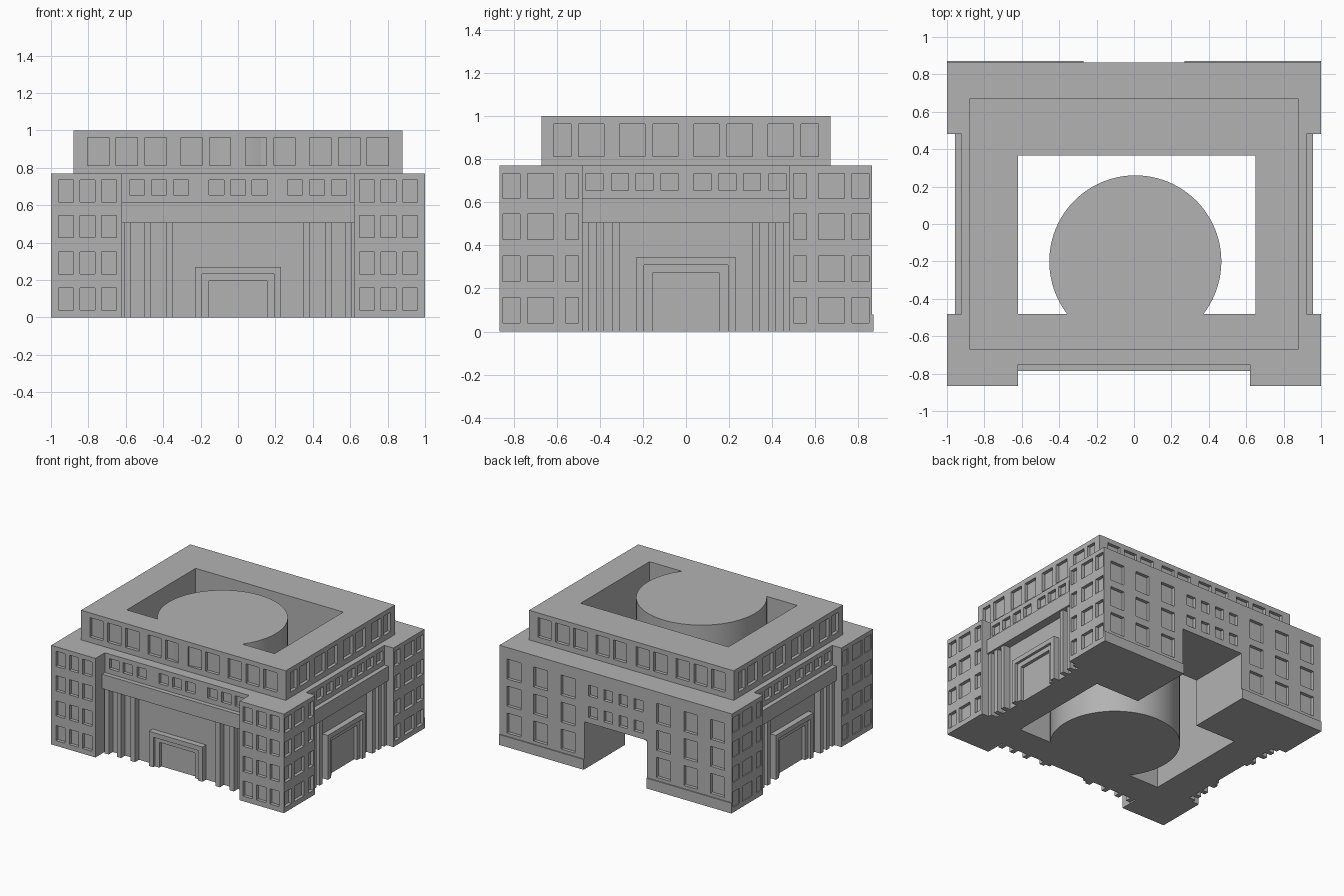
import bpy, bmesh
from mathutils import Matrix, Vector

default = bpy.data.objects.get("Cube")
if default:
    bpy.data.objects.remove(default)

stone = bpy.data.materials.new("grey_stone")
stone.use_nodes = True
GREY = (0.45, 0.45, 0.45, 1)
stone.diffuse_color = GREY
stone.node_tree.nodes["Principled BSDF"].inputs["Base Color"].default_value = GREY


def box(bm, x, y, z):
    size = Vector((abs(x[1] - x[0]), abs(y[1] - y[0]), z[1] - z[0]))
    mid = Vector((sum(x), sum(y), sum(z))) / 2
    bmesh.ops.create_cube(bm, size=1, matrix=Matrix.Translation(mid) @ Matrix.Diagonal(size).to_4x4())


def face_box(bm, face, u, d, z):
    """Box on a facade: u runs along the wall, d is the distance outward."""
    sign = -1 if face in ("front", "right") else 1
    out = (sign * d[0], sign * d[1])
    if face in ("front", "back"):
        box(bm, u, out, z)
    else:
        box(bm, out, u, z)


def finish(name, bm):
    mesh = bpy.data.meshes.new(name)
    bm.to_mesh(mesh)
    bm.free()
    mesh.materials.append(stone)
    obj = bpy.data.objects.new(name, mesh)
    bpy.context.collection.objects.link(obj)
    return obj


def carve(obj, bm):
    """Subtract the boxes in bm from obj and discard the cutter."""
    cutter = finish("cutter", bm)
    cutter.hide_render = True
    mod = obj.modifiers.new("carve", "BOOLEAN")
    mod.operation, mod.solver, mod.object = "DIFFERENCE", "EXACT", cutter
    bpy.context.view_layer.update()
    graph = bpy.context.evaluated_depsgraph_get()
    mesh = bpy.data.meshes.new_from_object(obj.evaluated_get(graph))
    obj.modifiers.remove(mod)
    obj.data = mesh
    bpy.data.objects.remove(cutter)


def windows(bm, face, wall, columns, rows, depth=0.025):
    for centre, width in columns:
        for z in rows:
            face_box(bm, face, (centre - width / 2, centre + width / 2), (wall - depth, wall + 0.03), z)


def both(columns):
    return [(s * c, w) for s in (-1, 1) for c, w in columns]


FACES = ("front", "left", "right")
SIDES = ("left", "right")
COURT_X, COURT_Y = (-0.62, 0.65), (-0.48, 0.365)
ROOF = 0.77
BEAM_Z = (0.505, 0.617)
# Per facade: half width of recess, beam face, upper wall, lower wall
RECESS = {"front": (0.62, 0.785, 0.75, 0.72)}
for side in SIDES:
    RECESS[side] = (0.48, 0.957, 0.922, 0.89)

# Main building with courtyard, facade recesses and rear gateway
bm = bmesh.new()
box(bm, (-1, 1), (-0.865, 0.863), (0, ROOF))
main = finish("main_building", bm)

bm = bmesh.new()
box(bm, COURT_X, COURT_Y, (-0.1, 1.1))
for face in FACES:
    half, beam, upper, lower = RECESS[face]
    face_box(bm, face, (-half, half), (upper, 1.1), (-0.1, 1))
carve(main, bm)

bm = bmesh.new()
for face in FACES:
    half, beam, upper, lower = RECESS[face]
    face_box(bm, face, (-half, half), (lower, 1.1), (-0.1, BEAM_Z[0]))
box(bm, (-0.27, 0.27), (0.3, 1), (-0.1, 0.37))
carve(main, bm)

# Windows of the main building
bm = bmesh.new()
tower_rows = [(z, z + 0.118) for z in (0.04, 0.232, 0.427, 0.617)]
small_row = [(0.655, 0.735)]
windows(bm, "front", 0.865, both([(0.69, 0.08), (0.805, 0.08), (0.92, 0.08)]), tower_rows)
for side, depth in (("left", 0.025), ("right", 0.008)):
    windows(bm, side, 1, both([(0.53, 0.06), (0.675, 0.12), (0.81, 0.08)]), tower_rows, depth)
    windows(bm, side, 0.922, both([(y, 0.08) for y in (0.077, 0.193, 0.307, 0.425)]), small_row)
windows(bm, "front", 0.75, both([(x, 0.08) for x in (0.115, 0.305, 0.423, 0.54)]) + [(0, 0.08)], small_row)
back_rows = [(z, z + 0.155) for z in (0.105, 0.315, 0.525)]
windows(bm, "back", 0.863, both([(x, 0.12) for x in (0.41, 0.645, 0.875)]), back_rows)
windows(bm, "back", 0.863, both([(0.065, 0.075), (0.195, 0.075)]), [(0.415, 0.5), (0.58, 0.665)])
carve(main, bm)

# Upper storey ring with its rows of windows
bm = bmesh.new()
box(bm, (-0.88, 0.88), (-0.67, 0.67), (ROOF, 1))
upper_storey = finish("upper_storey", bm)
bm = bmesh.new()
box(bm, COURT_X, COURT_Y, (0, 1.1))
upper_row = [(0.813, 0.963)]
for face in ("front", "back"):
    windows(bm, face, 0.67, both([(x, 0.113) for x in (0.097, 0.248, 0.44, 0.595, 0.747)]), upper_row)
for side in SIDES:
    windows(bm, side, 0.88, both([(0.095, 0.117), (0.25, 0.117), (0.44, 0.117), (0.575, 0.08)]), upper_row)
carve(upper_storey, bm)

# Round hall in the courtyard
bm = bmesh.new()
bmesh.ops.create_cone(bm, cap_ends=True, segments=96, radius1=0.46, radius2=0.46, depth=1,
                      matrix=Matrix.Translation((0.007, -0.2, 0.5)))
drum = finish("round_hall", bm)
bpy.context.view_layer.objects.active = drum
drum.select_set(True)
bpy.ops.object.shade_smooth_by_angle()

# Low plinths on the rear wings
bm = bmesh.new()
for s in (-1, 1):
    box(bm, (s * 0.27, s), (0.85, 0.871), (0, 0.08))
finish("rear_plinths", bm)

# Beam, columns and stepped doorway of each recessed facade
COLUMNS = {"front": (0.365, 0.485, 0.59), "left": (0.325, 0.4, 0.468), "right": (0.325, 0.4, 0.468)}
PORTAL = {"front": (0.23, 0.27), "left": (0.232, 0.345), "right": (0.232, 0.345)}
for face in FACES:
    half, beam, upper, lower = RECESS[face]
    bm = bmesh.new()
    face_box(bm, face, (-half, half), (upper - 0.02, beam), BEAM_Z)
    finish(face + "_beam", bm)

    bm = bmesh.new()
    for c in COLUMNS[face]:
        for s in (-1, 1):
            face_box(bm, face, (s * c - 0.018, s * c + 0.018), (lower - 0.02, beam - 0.015), (0, BEAM_Z[0]))
    finish(face + "_columns", bm)

    width, top = PORTAL[face]
    bm = bmesh.new()
    for step in range(2):
        w, t, out = width - 0.038 * step, top - 0.037 * step, lower + 0.045 - 0.02 * step
        inner = w - 0.038
        for s in (-1, 1):
            face_box(bm, face, (s * inner, s * w), (lower - 0.01, out), (0, t))
        face_box(bm, face, (-inner, inner), (lower - 0.01, out), (t - 0.037, t))
    finish(face + "_doorway", bm)
